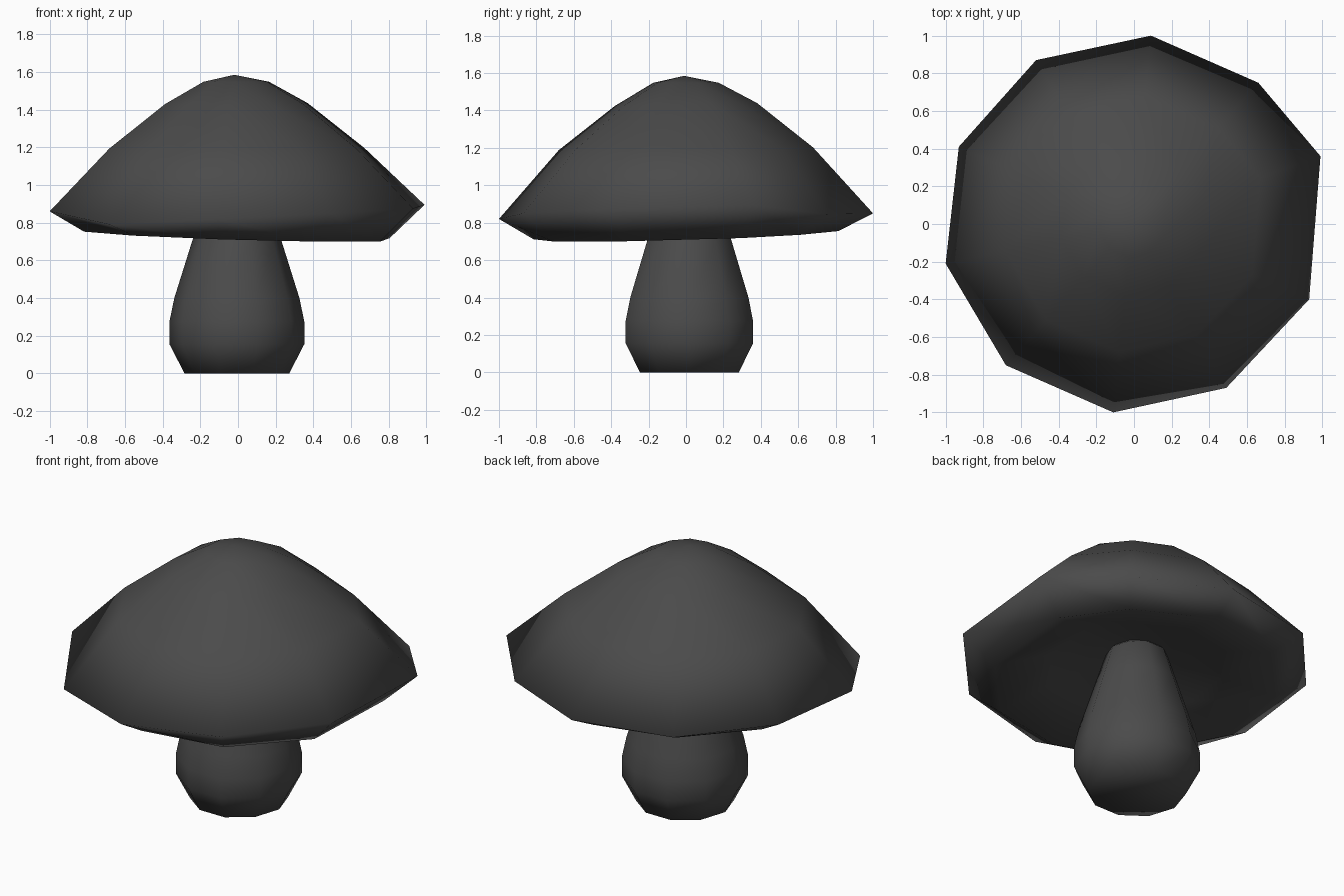
import bpy, bmesh
from math import sin, cos, radians

if "Cube" in bpy.data.objects:
    bpy.data.objects.remove(bpy.data.objects["Cube"])

# Dark grey for both parts
dark = bpy.data.materials.new("dark_grey")
dark.diffuse_color = (0.07, 0.07, 0.07, 1)
dark.use_nodes = True
dark.node_tree.nodes["Principled BSDF"].inputs["Base Color"].default_value = dark.diffuse_color


def skin(name, rings, start=None, end=None):
    """Bridge equal-sized rings of points and close both ends."""
    bm = bmesh.new()
    loops = [[bm.verts.new(p) for p in ring] for ring in rings]
    n = len(loops[0])
    for a, b in zip(loops, loops[1:]):
        for i in range(n):
            j = (i + 1) % n
            bm.faces.new((a[i], a[j], b[j], b[i]))
    for loop, tip in ((loops[0], start), (loops[-1], end)):
        if tip is None:
            bm.faces.new(loop)
        else:
            v = bm.verts.new(tip)
            for i in range(n):
                bm.faces.new((loop[i], loop[(i + 1) % n], v))
    bmesh.ops.recalc_face_normals(bm, faces=bm.faces)
    mesh = bpy.data.meshes.new(name)
    bm.to_mesh(mesh)
    bm.free()
    mesh.shade_smooth()
    mesh.materials.append(dark)
    obj = bpy.data.objects.new(name, mesh)
    bpy.context.collection.objects.link(obj)
    return obj


# Cap: uneven ten-sided outline with wavy rim heights, repeated as scaled rings
outline = [(0.09, 1.0), (-0.52, 0.87), (-0.93, 0.41), (-1.0, -0.21), (-0.68, -0.75),
           (-0.11, -1.0), (0.49, -0.87), (0.93, -0.40), (0.99, 0.36), (0.66, 0.75)]
rim_z = [0.85, 0.855, 0.87, 0.86, 0.79, 0.82, 0.85, 0.875, 0.895, 0.845]


def cap_ring(s, height):
    return [(x * s - 0.01 * (1 - s), y * s, height(x * s, y * s)) for x, y in outline]


cap_rings = [
    cap_ring(0.175, lambda x, y: 1.548),
    cap_ring(0.38, lambda x, y: 1.432 + 0.02 * y),
    cap_ring(0.68, lambda x, y: 1.195 + 0.01 * y),
    [(x, y, z) for (x, y), z in zip(outline, rim_z)],
    # underside lip and hollow
    cap_ring(0.815, lambda x, y: 0.733 - 0.03 * x + 0.03 * y),
    cap_ring(0.5, lambda x, y: 0.83 - 0.01 * x + 0.01 * y),
    cap_ring(0.2, lambda x, y: 0.91),
]
skin("cap", cap_rings, start=(-0.02, -0.01, 1.585), end=(0, 0.01, 0.92))

# Stem: bulging ten-sided profile (radius, height)
profile = [(0.278, 0), (0.358, 0.155), (0.358, 0.275), (0.332, 0.4),
           (0.238, 0.7), (0.178, 0.89), (0.12, 0.94)]
stem_rings = [[(r * cos(radians(36 * i)) - 0.006,
                r * sin(radians(36 * i)) + 0.018, z) for i in range(10)]
              for r, z in profile]
skin("stem", stem_rings)
